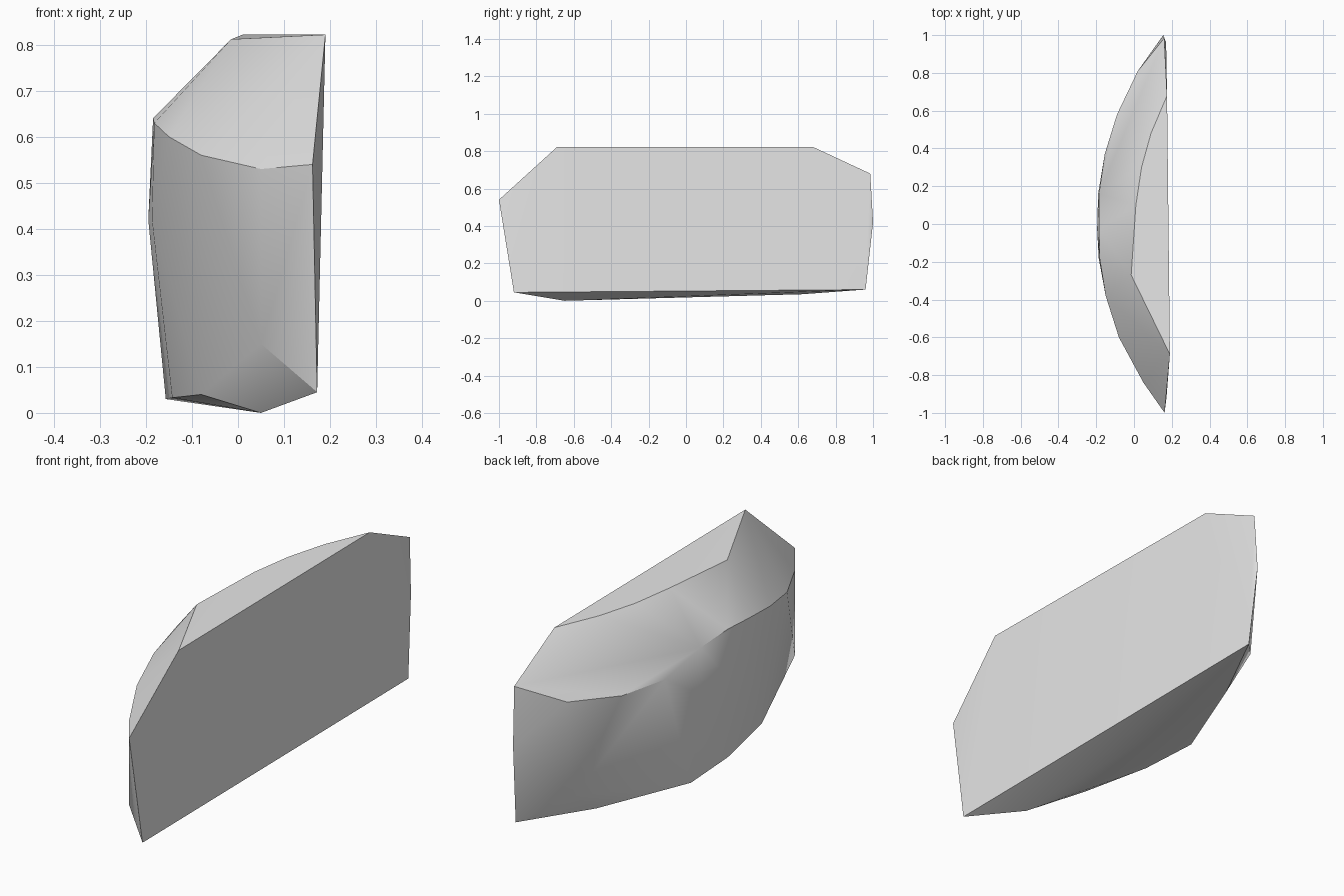
import bpy
import bmesh
import math

cube = bpy.data.objects.get("Cube")
if cube:
    bpy.data.objects.remove(cube, do_unlink=True)

# Outline of the broad flat side
flat_side = [(.172, -.92, .045), (.162, -1, .54), (.19, -.69, .822), (.175, .68, .822),
             (.16, .985, .68), (.155, 1, .42), (.17, .96, .06)]

# Curved front edge of the narrow top
top_edge = [(-.015, -.27, .812), (.01, .1, .822), (.04, .3, .822), (.09, .48, .822)]

# Bowed ridge where the sloping shoulder meets the wall
ridge = [(.05, -.84, .53), (-.08, -.6, .56), (-.15, -.38, .6), (-.182, -.18, .63),
         (-.185, -.03, .64), (-.185, .16, .63), (-.155, .37, .56), (-.09, .58, .55),
         (.02, .81, .58)]

# Fullest part of the wall
belly = [(-.187, -.18, .42), (-.195, -.03, .42), (-.19, .16, .42)]

# Lower edge, chipped upward at both ends
lower_edge = [(.05, -.84, .15), (.05, -.65, 0), (-.08, -.42, .04), (-.143, -.09, .033),
              (-.157, .19, .03), (.01, .62, .035), (.01, .78, .15)]

# Wrap the outlines in one faceted solid
bm = bmesh.new()
for outline in (flat_side, top_edge, ridge, belly, lower_edge):
    for point in outline:
        bm.verts.new(point)
hull = bmesh.ops.convex_hull(bm, input=bm.verts[:])
loose = {g for g in hull["geom_interior"] + hull["geom_unused"]
         if isinstance(g, bmesh.types.BMVert)}
bmesh.ops.delete(bm, geom=list(loose), context="VERTS")
bmesh.ops.dissolve_limit(bm, angle_limit=math.radians(1.5),
                         verts=bm.verts[:], edges=bm.edges[:])
bmesh.ops.recalc_face_normals(bm, faces=bm.faces[:])

mesh = bpy.data.meshes.new("stone_slab")
bm.to_mesh(mesh)
bm.free()
slab = bpy.data.objects.new("stone_slab", mesh)
bpy.context.collection.objects.link(slab)

# Plain pale grey
grey = bpy.data.materials.new("pale_grey")
grey.use_nodes = True
colour = (.8, .8, .8, 1)
grey.diffuse_color = colour
grey.node_tree.nodes["Principled BSDF"].inputs["Base Color"].default_value = colour
mesh.materials.append(grey)

# Soft wall, crisp rims
bpy.ops.object.select_all(action="DESELECT")
slab.select_set(True)
bpy.context.view_layer.objects.active = slab
bpy.ops.object.shade_smooth_by_angle(angle=math.radians(30))
